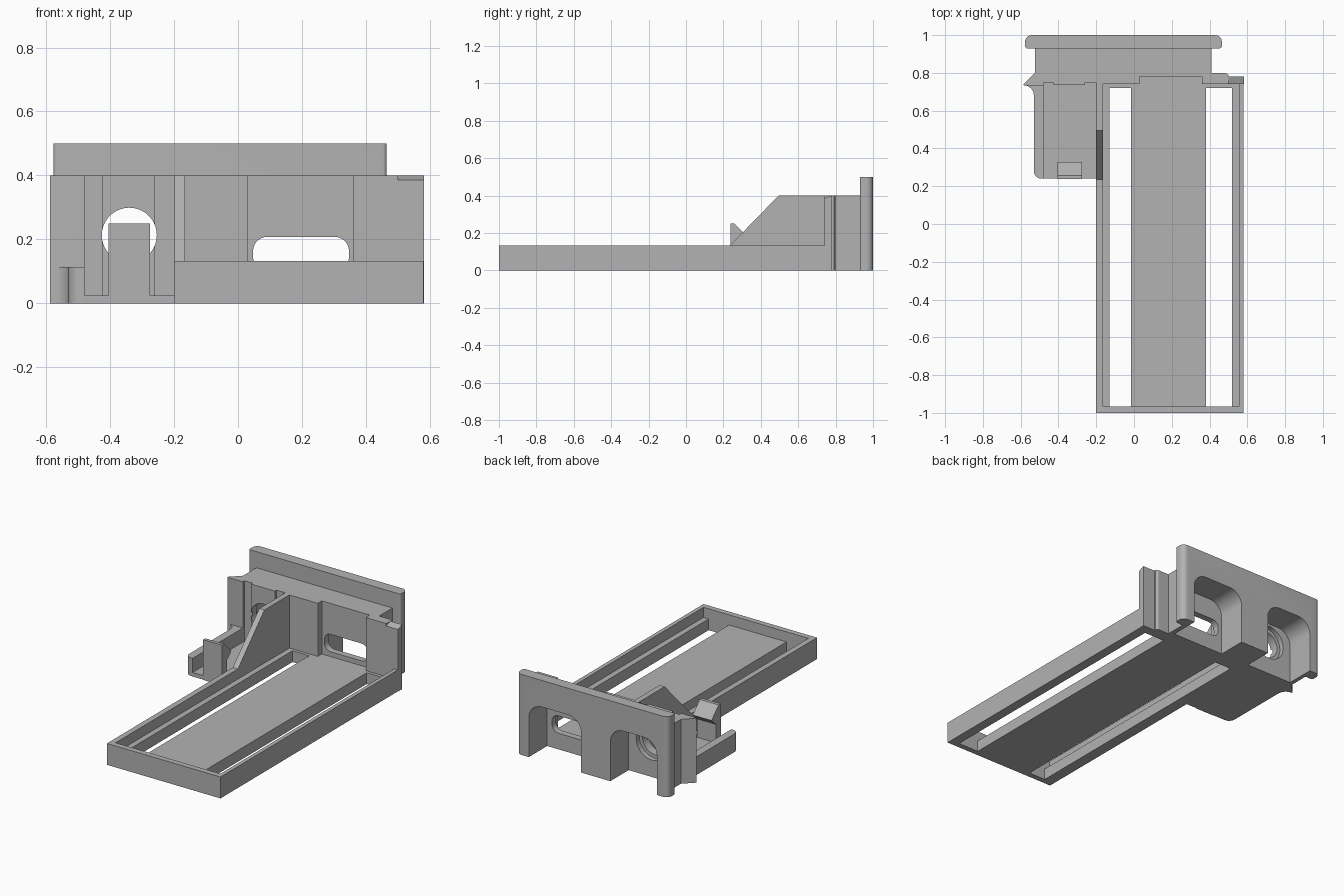
import bpy, bmesh, math
from mathutils import Vector

if "Cube" in bpy.data.objects:
    bpy.data.objects.remove(bpy.data.objects["Cube"])

grey = bpy.data.materials.new("plain grey")
grey.diffuse_color = (0.45, 0.45, 0.45, 1)
grey.use_nodes = True
grey.node_tree.nodes["Principled BSDF"].inputs["Base Color"].default_value = grey.diffuse_color


def prism(name, pts, axis, lo, hi):
    """Extrude a flat outline along an axis: z takes (x,y), x takes (y,z), y takes (x,z)."""
    place = {"z": lambda a, b, h: (a, b, h), "x": lambda a, b, h: (h, a, b),
             "y": lambda a, b, h: (a, h, b)}[axis]
    bm = bmesh.new()
    face = bm.faces.new([bm.verts.new(place(a, b, lo)) for a, b in pts])
    ext = bmesh.ops.extrude_face_region(bm, geom=[face])
    verts = [g for g in ext["geom"] if isinstance(g, bmesh.types.BMVert)]
    bmesh.ops.translate(bm, verts=verts, vec=Vector(place(0, 0, hi - lo)))
    bmesh.ops.recalc_face_normals(bm, faces=bm.faces)
    me = bpy.data.meshes.new(name)
    bm.to_mesh(me)
    bm.free()
    me.materials.append(grey)
    ob = bpy.data.objects.new(name, me)
    bpy.context.collection.objects.link(ob)
    return ob


def box(name, x0, x1, y0, y1, z0, z1):
    return prism(name, [(x0, y0), (x1, y0), (x1, y1), (x0, y1)], "z", z0, z1)


def rounded(x0, x1, y0, y1, radii, n=8):
    """Rectangle outline with a radius per corner: lower left, lower right, upper right, upper left."""
    corners = [(x0, y0, 1, 1), (x1, y0, -1, 1), (x1, y1, -1, -1), (x0, y1, 1, -1)]
    pts = []
    for i, ((x, y, sx, sy), r) in enumerate(zip(corners, radii)):
        if not r:
            pts.append((x, y))
            continue
        for k in range(n + 1):
            a = math.pi * (1 + i / 2) + math.pi / 2 * k / n
            pts.append((x + sx * r + r * math.cos(a), y + sy * r + r * math.sin(a)))
    return pts


def circle(cx, cy, r, n=40):
    return [(cx + r * math.cos(2 * math.pi * k / n), cy + r * math.sin(2 * math.pi * k / n))
            for k in range(n)]


def cut(ob, *cutters):
    bpy.context.view_layer.objects.active = ob
    for c in cutters:
        m = ob.modifiers.new("cut", "BOOLEAN")
        m.object, m.operation, m.solver = c, "DIFFERENCE", "EXACT"
        bpy.ops.object.modifier_apply(modifier=m.name)


def remove(*obs):
    for o in obs:
        bpy.data.objects.remove(o)


# Tray with recessed ledges, centre slab and two long through slots
tray = box("tray", -0.2, 0.58, -1, 0.74, 0, 0.133)
tools = [box("cavity_cutter", -0.165, 0.555, -0.965, 0.8, 0.07, 0.3),
         box("slot_cutter", -0.13, -0.015, -0.965, 0.72, -0.1, 0.3),
         box("slot_cutter", 0.38, 0.52, -0.965, 0.72, -0.1, 0.3)]
cut(tray, *tools)
remove(*tools)
box("slab_end", 0.03, 0.36, 0.735, 0.79, 0, 0.07)

# Rear housing and its wide back plate
housing = prism("housing", [
    (-0.525, 0.93), (-0.525, 0.80), (-0.588, 0.738), (-0.575, 0.733), (-0.48, 0.733),
    (-0.48, 0.75), (-0.425, 0.75), (-0.425, 0.735), (-0.26, 0.735), (-0.26, 0.75),
    (-0.2, 0.75), (-0.2, 0.74), (0.03, 0.74), (0.03, 0.78), (0.36, 0.78), (0.36, 0.74),
    (0.5, 0.74), (0.5, 0.79), (0.485, 0.80), (0.41, 0.80), (0.41, 0.93)], "z", 0, 0.4)
plate = prism("back_plate", rounded(-0.577, 0.465, 0.93, 1.0, (0.012, 0.012, 0.035, 0.035)),
              "z", 0, 0.5)

# Two arched pockets open at the bottom, a rounded window and a round countersunk hole
pockets = [prism("pocket_cutter", rounded(a, b, -0.1, 0.335, (0, 0, 0.09, 0.09)), "y", 0.82, 1.1)
           for a, b in ((-0.5, -0.18), (0.02, 0.38))]
window = prism("window_cutter", rounded(0.047, 0.347, 0.1, 0.208, (0.045,) * 4), "y", 0.7, 0.9)
hole = prism("hole_cutter", circle(-0.34, 0.213, 0.086), "y", 0.6, 0.9)
sink = prism("countersink_cutter", circle(-0.34, 0.213, 0.108), "y", 0.79, 0.85)
cut(housing, *pockets, window, hole, sink)
cut(plate, *pockets)
remove(*pockets, window, hole, sink)

# Small end tab with a sloped top on the right
prism("end_tab", [(0.74, 0), (0.78, 0), (0.78, 0.4), (0.74, 0.385)], "x", 0.5, 0.582)

# Triangular brace beside the tray
prism("brace", [(0.235, 0), (0.74, 0), (0.74, 0.4), (0.495, 0.4), (0.235, 0.133)],
      "x", -0.2, -0.165)

# Side bracket: floor, low side arm flaring into the housing
box("bracket_floor", -0.48, -0.2, 0.24, 0.755, 0, 0.025)
flare = [(-0.585 + 0.055 * math.cos(a), 0.68 + 0.055 * math.sin(a))
         for a in (math.pi / 2 * k / 6 for k in range(7))]
arm_front = [(-0.49 - 0.04 * math.sin(a), 0.28 - 0.04 * math.cos(a))
             for a in (math.pi / 2 * k / 6 for k in range(7))]
prism("bracket_arm", [(-0.48, 0.74), (-0.48, 0.24)] + arm_front + flare, "z", 0, 0.113)

# Hooked clip
prism("clip", [(0.237, 0), (0.237, 0.25), (0.258, 0.25), (0.328, 0.18), (0.285, 0.14),
               (0.285, 0)], "x", -0.405, -0.275)

# Smooth the curved walls, keep real edges sharp
for ob in bpy.context.scene.objects:
    ob.select_set(True)
bpy.context.view_layer.objects.active = tray
bpy.ops.object.shade_smooth_by_angle(angle=math.radians(30))
